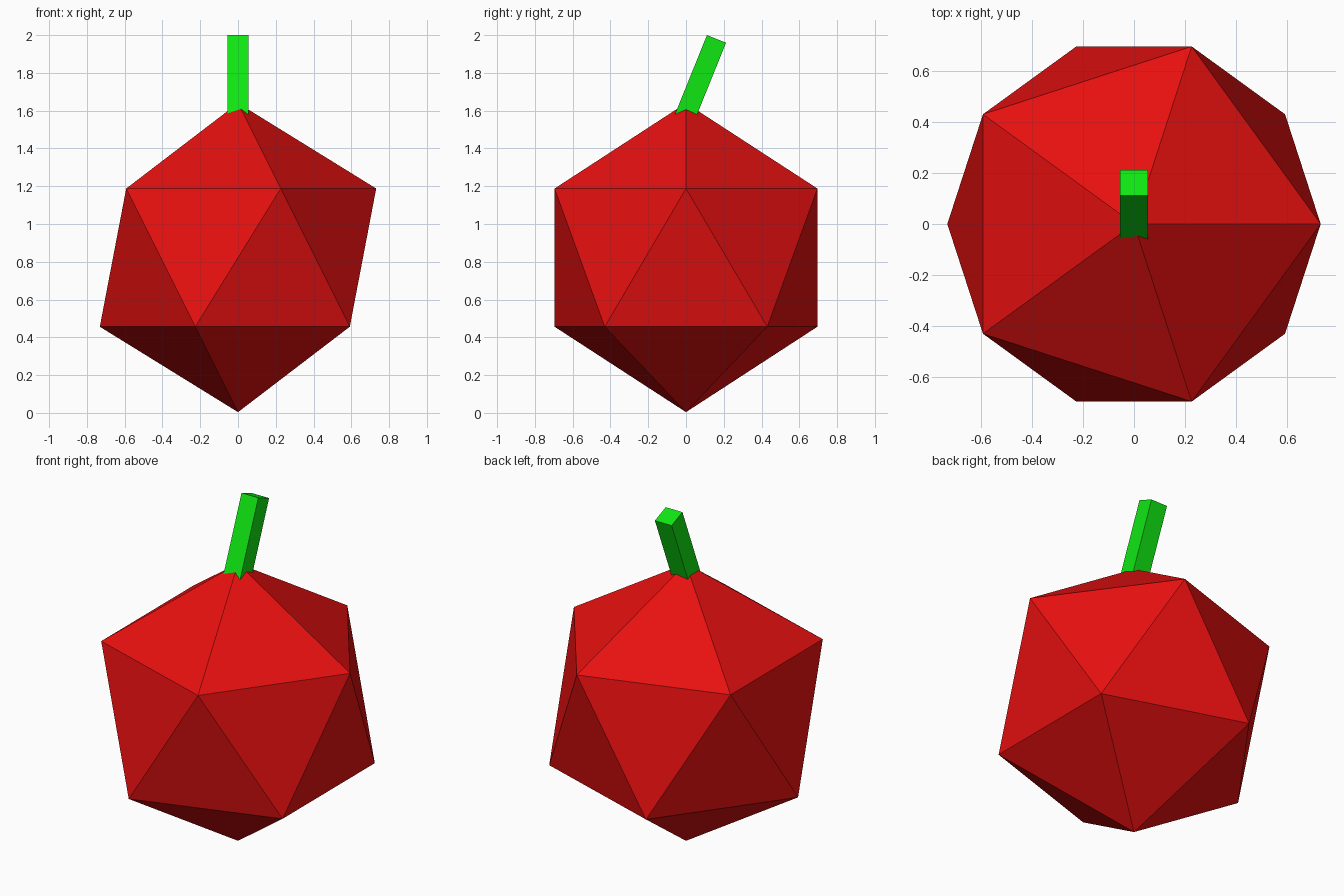
import bpy
import math
from mathutils import Matrix, Vector

if "Cube" in bpy.data.objects:
    bpy.data.objects.remove(bpy.data.objects["Cube"])


def material(name, rgb):
    mat = bpy.data.materials.new(name)
    mat.diffuse_color = (*rgb, 1.0)
    mat.use_nodes = True
    mat.node_tree.nodes["Principled BSDF"].inputs["Base Color"].default_value = mat.diffuse_color
    return mat


red = material("fruit red", (0.8, 0.005, 0.005))
green = material("stem green", (0.005, 0.8, 0.006))

# Fruit body: a plain icosahedron standing on one point
bpy.ops.mesh.primitive_ico_sphere_add(subdivisions=1, radius=0.818, location=(0, 0, 0.822))
fruit = bpy.context.object
fruit.name = "fruit"
fruit.data.materials.append(red)

# Stem: square bar leaning backwards, its lower end sunk into the fruit
tilt = math.radians(22)
width, length = 0.109, 0.5
axis = Vector((0, math.sin(tilt), math.cos(tilt)))
centre = Vector((0, 0.1615, 1.98)) - axis * length / 2
bpy.ops.mesh.primitive_cube_add(size=1)
stem = bpy.context.object
stem.name = "stem"
stem.data.transform(Matrix.Diagonal((width, width, length, 1)))
stem.rotation_euler = (-tilt, 0, 0)
stem.location = centre
stem.data.materials.append(green)
